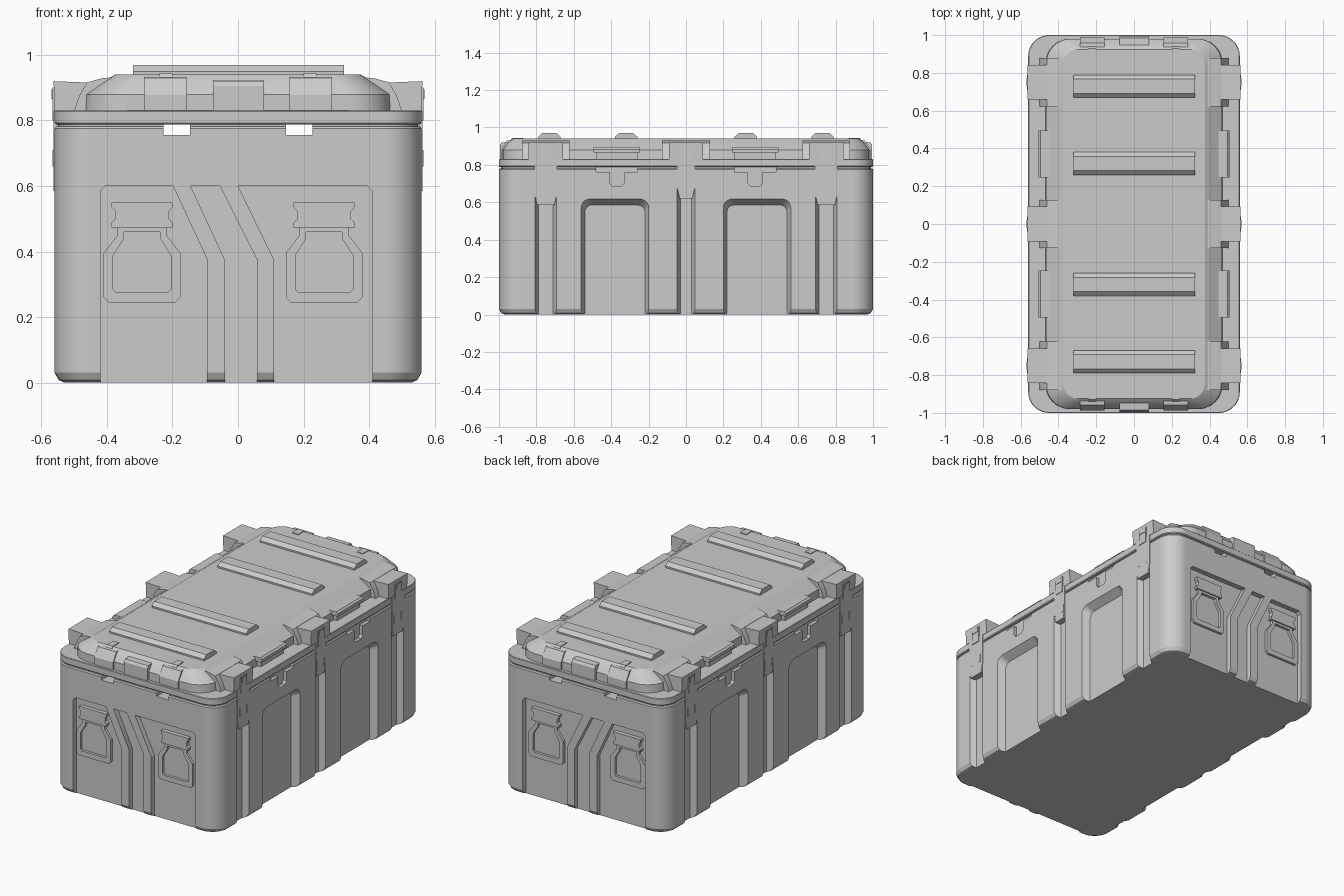
import bpy, bmesh
from math import sin, cos, pi

if "Cube" in bpy.data.objects:
    bpy.data.objects.remove(bpy.data.objects["Cube"])


def loft(name, rings, mirror="", closed=False):
    """Skin a list of equal-length point rings; cap the ends unless closed."""
    bm = bmesh.new()
    vs = [[bm.verts.new(p) for p in r] for r in rings]
    n = len(vs[0])
    pairs = list(zip(vs, vs[1:])) + ([(vs[-1], vs[0])] if closed else [])
    for a, b in pairs:
        for i in range(n):
            j = (i + 1) % n
            bm.faces.new((a[i], a[j], b[j], b[i]))
    if not closed:
        bm.faces.new(vs[0][::-1])
        bm.faces.new(vs[-1])
    bmesh.ops.recalc_face_normals(bm, faces=bm.faces)
    me = bpy.data.meshes.new(name)
    bm.to_mesh(me)
    bm.free()
    ob = bpy.data.objects.new(name, me)
    bpy.context.collection.objects.link(ob)
    if mirror:
        m = ob.modifiers.new("Mirror", "MIRROR")
        m.use_axis = ("x" in mirror, "y" in mirror, False)
        m.use_mirror_merge = False
    return ob


def place(pts, axis, d):
    return [(d, u, v) if axis == "x" else (u, d, v) for u, v in pts]


def prism(name, pts, axis, a, b, mirror="", end=None):
    return loft(name, [place(pts, axis, a), place(end or pts, axis, b)], mirror)


def rect(u0, u1, v0, v1):
    return [(u0, v0), (u1, v0), (u1, v1), (u0, v1)]


def arch(u0, u1, v0, v1, r, n=5):
    """Rectangle with rounded top corners."""
    p = [(u0, v0), (u1, v0)]
    for c, s in ((u1 - r, 0), (u0 + r, pi / 2)):
        p += [(c + r * cos(s + pi / 2 * i / n), v1 - r + r * sin(s + pi / 2 * i / n))
              for i in range(n + 1)]
    return p


def round_rect(hx, hy, r, z, n=8):
    p = []
    for k, (sx, sy) in enumerate(((1, 1), (-1, 1), (-1, -1), (1, -1))):
        for i in range(n + 1):
            a = (k + i / n) * pi / 2
            p.append((sx * (hx - r) + r * cos(a), sy * (hy - r) + r * sin(a), z))
    return p


# body tub with rounded foot and seam neck
body = loft("case_body", [round_rect(*r) for r in (
    (.53, .97, .08, 0), (.548, .988, .098, .008), (.56, 1, .11, .03),
    (.56, 1, .11, .775), (.555, .995, .105, .782), (.55, .99, .10, .782),
    (.55, .99, .10, .79))])

# lid: lip and stepped dome
lid = loft("case_lid", [round_rect(*r) for r in (
    (.555, .995, .105, .788), (.56, 1, .11, .793), (.56, 1, .11, .828),
    (.557, .997, .107, .831), (.468, .98, .13, .831), (.465, .98, .13, .88),
    (.405, .95, .10, .922), (.375, .925, .08, .94))])

cutters = []
# side pockets and latch channels
cutters.append(prism("pocket_cutter", arch(.195, .565, -.1, .625, .05), "x", .57, .515,
                     "xy", arch(.22, .54, -.1, .585, .035)))
for c, w, m in ((.75, .063, "xy"), (0, .055, "x")):
    cutters.append(prism("channel_cutter", rect(c - w, c + w, -.1, .77), "x", .57, .525, m,
                         rect(c - w + .025, c + w - .025, -.1, .77)))
# padlock recesses below the lid seam
cutters.append(prism("ledge_cutter", rect(.26, .48, .762, .80), "x", .6, .54, "xy"))
cutters.append(prism("padlock_cutter",
                     [(.33, .77), (.33, .705), (.345, .688), (.395, .688), (.41, .705),
                      (.41, .77)], "x", .6, .54, "xy"))
# end panels split by two cranked ribs
PANEL_Y = .968
panels = [
    [(-.42, -.1), (-.42, .585), (-.405, .6), (-.198, .6), (-.094, .375), (-.094, -.1)],
    [(-.04, -.1), (-.04, .375), (-.145, .6), (-.055, .6), (.058, .375), (.058, -.1)],
    [(.11, -.1), (.11, .375), (0, .6), (.395, .6), (.41, .585), (.41, -.1)]]
for p in panels:
    cutters.append(prism("panel_cutter", p, "y", -1.1, -PANEL_Y, "y"))
# through slots at the seam
cutters.append(prism("slot_cutter", rect(.146, .228, .755, .80), "y", -1.1, 1.1, "x"))

for c in cutters:
    c.hide_render = True
    c.hide_set(True)
    b = body.modifiers.new("Cut", "BOOLEAN")
    b.object, b.operation, b.solver = c, "DIFFERENCE", "EXACT"

# end handles: hinge bracket and bail frame
for cx in (-.293, .263):
    half = [(.075, .478), (.075, .45), (.117, .395), (.117, .26), (.102, .245)]
    inner = [(.055, .46), (.055, .44), (.088, .388), (.088, .285), (.08, .276)]

    def loop(h):
        return [(cx + u, v) for u, v in h] + [(cx - u, v) for u, v in reversed(h)]

    f, k = -.984, -.96
    loft("handle_bail", [place(loop(half), "y", f), place(loop(inner), "y", f),
                         place(loop(inner), "y", k), place(loop(half), "y", k)], "y", True)
    bracket = [(.093, .55), (.093, .535), (.082, .523), (.082, .5), (.093, .488), (.093, .474)]
    prism("handle_bracket", loop(bracket), "y", -.992, -.96, "y")

# latches with housings on the lid
for c, w, m in ((.75, .06, "xy"), (0, .048, "x")):
    zb = .585 if c else .62
    plate = [(c - w, .83), (c - w, zb + .06), (c - w + .014, zb), (c + w - .014, zb),
             (c + w, zb + .06), (c + w, .83)]
    prism("latch_plate", plate, "x", .52, .563, m)
    for s in (-1, 1):
        prism("latch_rivet", rect(c + s * .034 - .006, c + s * .034 + .006, .66, .71),
              "x", .555, .566, m)
    prism("latch_clip", rect(c - .03, c + .03, .80, .9), "x", .54, .567, m)
    prism("latch_hook", rect(c - .022, c + .022, .865, .895), "x", .55, .57, m)
    hw = .092
    prism("latch_housing", [(.44, .83), (.56, .83), (.563, .92), (.44, .915)], "y",
          c - hw, c + hw, m)
    hw = .128
    prism("housing_base", [(.36, .83), (.50, .83), (.485, .875), (.46, .917), (.41, .93),
                           (.36, .932)], "y", c - hw, c + hw, m)

# side catches on the lid
prism("catch_base", rect(.26, .48, .83, .87), "x", .43, .492, "xy")
prism("catch_bar", [(.43, .865), (.505, .865), (.505, .882), (.495, .892), (.43, .892)],
      "y", .245, .495, "xy")

# end lid bumps and centre block
prism("lid_end_block", [(.92, .83), (.995, .83), (.995, .905), (.985, .92), (.92, .925)],
      "x", -.077, .08, "y")
prism("lid_end_bump", [(.88, .83), (.988, .83), (.988, .878), (.957, .93), (.88, .938)],
      "x", .157, .285, "xy")
prism("lid_bump_tab", [(.87, .93), (.94, .93), (.93, .944), (.87, .944)], "x", .2, .24, "xy")

# stacking ribs on top
for y in (.73, .32):
    prism("lid_rib", [(y - .06, .935), (y - .06, .95), (y - .038, .97), (y + .038, .97),
                      (y + .06, .95), (y + .06, .935)], "x", -.32, .323, "y")

# apply modifiers and shade
for ob in list(bpy.data.objects):
    if ob in cutters:
        continue
    bpy.ops.object.select_all(action="DESELECT")
    ob.select_set(True)
    bpy.context.view_layer.objects.active = ob
    for m in list(ob.modifiers):
        bpy.ops.object.modifier_apply(modifier=m.name)
    bpy.ops.object.shade_smooth_by_angle(angle=pi / 7)
    if ob in (body, lid):
        w = ob.modifiers.new("Normals", "WEIGHTED_NORMAL")
        w.keep_sharp = True
for c in cutters:
    bpy.data.objects.remove(c)
